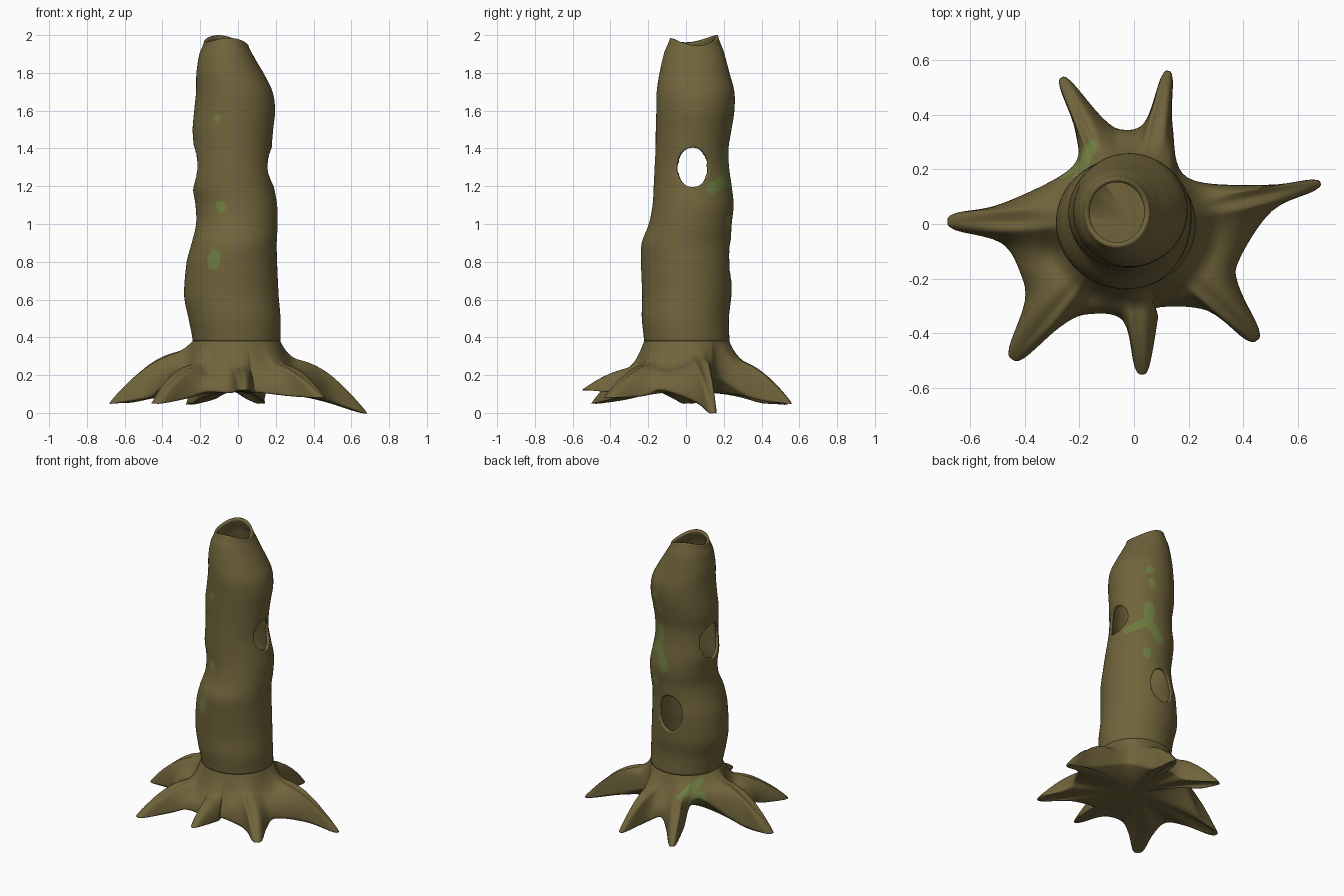
import bpy, bmesh, math
from mathutils import Vector

if "Cube" in bpy.data.objects:
    bpy.data.objects.remove(bpy.data.objects["Cube"])


def spline(p0, p1, p2, p3, t):
    """Catmull-Rom on tuples."""
    return [0.5 * (2 * b + (c - a) * t + (2 * a - 5 * b + 4 * c - d) * t * t
                   + (3 * b - a - 3 * c + d) * t ** 3)
            for a, b, c, d in zip(p0, p1, p2, p3)]


def material(name, rgb):
    m = bpy.data.materials.new(name)
    m.diffuse_color = (*rgb, 1)
    m.use_nodes = True
    m.node_tree.nodes["Principled BSDF"].inputs["Base Color"].default_value = m.diffuse_color
    return m


bark = material("brown bark", (0.163, 0.128, 0.044))
moss = material("green moss", (0.150, 0.20, 0.050))

# Trunk outline: z, x min, x max, y min, y max
TRUNK = [
    (0.38, -.240, .224, -.222, .230), (0.50, -.262, .225, -.234, .227),
    (0.62, -.285, .215, -.232, .240), (0.80, -.272, .207, -.238, .243),
    (0.90, -.245, .205, -.234, .238), (1.00, -.222, .210, -.197, .242),
    (1.10, -.225, .207, -.177, .252), (1.20, -.240, .190, -.171, .242),
    (1.30, -.234, .175, -.166, .228), (1.40, -.234, .178, -.161, .225),
    (1.50, -.240, .186, -.160, .241), (1.60, -.232, .196, -.157, .256),
    (1.70, -.222, .183, -.155, .256), (1.80, -.220, .135, -.140, .230),
    (1.90, -.205, .085, -.115, .200), (1.97, -.180, .055, -.085, .170)]


def trunk_row(z):
    i = max(k for k in range(len(TRUNK) - 1) if TRUNK[k][0] <= z + 1e-6)
    t = (z - TRUNK[i][0]) / (TRUNK[i + 1][0] - TRUNK[i][0])
    g = lambda k: TRUNK[min(max(k, 0), len(TRUNK) - 1)][1:]
    return spline(g(i - 1), g(i), g(i + 1), g(i + 2), t)


def trunk_point(z, a):
    x0, x1, y0, y1 = trunk_row(z)
    # wavy broken rim, blended in near the top
    wave = .003 - .019 * math.cos(2 * (a - .25)) + .005 * math.sin(a) - .010 * math.cos(a)
    k = max(0, (z - 1.8) / .17)
    return Vector(((x0 + x1) / 2 + (x1 - x0) / 2 * math.cos(a),
                   (y0 + y1) / 2 + (y1 - y0) / 2 * math.sin(a), z + wave * k))


# Roots: valley before it, tip, heading in degrees, half width, shoulder height of valley and root
ROOTS = [
    ((.385, -.13, .12), (.682, .15, .00), 16, .050, .24, .30),
    ((.195, .17, .18), (.125, .56, .05), 80, .052, .26, .29),
    ((-.045, .345, .12), (-.265, .535, .045), 120, .056, .23, .29),
    ((-.230, .205, .25), (-.682, .01, .05), 178, .073, .31, .335),
    ((-.415, -.18, .12), (-.445, -.495, .05), 236, .080, .23, .27),
    ((-.17, -.33, .11), (.03, -.55, .12), 272, .064, .21, .25),
    ((.09, -.305, .11), (.45, -.425, .08), 309, .074, .22, .27)]

# Root flare outline, six points per root
ctrl = []
for val, tip, ang, w, _, _ in ROOTS:
    d = Vector((math.cos(math.radians(ang)), math.sin(math.radians(ang)), 0))
    n = Vector((-d.y, d.x, 0))
    T = Vector(tip)
    side = T - d * .2
    side.z = .6 * .095 + .4 * T.z
    near = T - d * .03
    ctrl += [Vector(val), side - n * w, near - n * w * .43, T, near + n * w * .43, side + n * w]

SUB = (8, 5, 3, 3, 5, 8)
outline, angles, shoulders, tipness = [], [], [], []


def polar(v):
    return math.atan2(v[1], v[0])


def ahead(a, b):
    return (b - a) % (2 * math.pi)


for i, c in enumerate(ctrl):
    r, s = divmod(i, 6)
    nxt = ROOTS[(r + 1) % 7]
    a0 = polar(ROOTS[r][0])
    at = a0 + ahead(a0, polar(ROOTS[r][1]))
    a1 = at + ahead(at, polar(nxt[0]))
    for k in range(SUB[s]):
        m = len(ctrl)
        outline.append(Vector(spline(ctrl[i - 1], c, ctrl[(i + 1) % m], ctrl[(i + 2) % m], k / SUB[s])))
        f = (sum(SUB[:s]) + k) / 16          # 0 valley, 1 tip, 2 next valley
        angles.append(a0 + (at - a0) * f if f <= 1 else at + (a1 - at) * (f - 1))
        e = .5 - .5 * math.cos(math.pi * f)  # smooth 0..1..0
        low = ROOTS[r][4] if f <= 1 else nxt[4]
        shoulders.append(low + (ROOTS[r][5] - low) * e)
        tipness.append(e ** 3)
N = len(outline)

# Underside of the flare
rows = []
hub = Vector((-.01, .0, .11))
for i in range(1, 21):
    s = i / 20
    row = []
    for p in outline:
        q = hub.lerp(p, s)
        q.z = hub.z + (p.z - hub.z) * s ** 2.5
        row.append(q)
    rows.append(row)

# Upper skin of the roots: steep drop off the trunk, then a rounded shoulder
for i in range(1, 41):
    u = i / 40
    t = 1 - u ** 1.4
    row = []
    for p, a, h, e in zip(outline, angles, shoulders, tipness):
        b = trunk_point(.38, a)
        q = b.lerp(p, t)
        length = (p - b).xy.length
        cap = (1 - t ** (3 - 1.35 * e)) ** (.55 + .37 * e)
        drop = max(0, 1 - t * length / min(.10, length * .95)) ** 2.2
        q.z = p.z + (h - p.z) * cap + (b.z - h) * drop
        row.append(q)
    rows.append(row)

# Trunk tube
M = 150
tube = [[trunk_point(.38 + 1.59 * i / M, a) for a in angles] for i in range(M + 1)]

# Moss streaks on the trunk: angle, z, angle, z, radius
STREAKS = [
    (65, 1.25, 66, 1.37, .038), (65, 1.25, 28, 1.19, .032), (65, 1.25, 88, 1.13, .032),
    (65, 1.62, 66, 1.63, .026), (69, 1.55, 72, 1.52, .021), (67, 1.00, 67, 1.03, .024),
    (245, 1.555, 245, 1.565, .017), (247, 1.10, 249, 1.09, .027), (246, .79, 246, .835, .030)]
# Moss around the root arch at the back left
ARCH = [(Vector((-.13, .31, .22)), Vector((-.23, .15, .37)), .030),
        (Vector((-.20, .17, .21)), Vector((-.24, .20, .26)), .040),
        (Vector((-.09, .33, .14)), Vector((-.13, .31, .20)), .025)]


def seg_dist(p, a, b):
    d = b - a
    t = max(0, min(1, (p - a).dot(d) / d.length_squared))
    return (p - a - d * t).length


def is_moss(c):
    if c.z < .45:
        return any(seg_dist(c, a, b) < r for a, b, r in ARCH)
    x0, x1, y0, y1 = trunk_row(min(c.z, 1.96))
    ang = math.degrees(math.atan2(c.y - (y0 + y1) / 2, c.x - (x0 + x1) / 2)) % 360
    k = math.radians(1) * .21
    p = Vector((ang * k, c.z))
    return any(seg_dist(p, Vector((a * k, z)), Vector((b * k, w))) < r
               for a, z, b, w, r in STREAKS)


# Knot holes: depth axis, side, cross axis, centre, z, half width, half height
HOLES = [(0, 1, 1, .035, 1.30, .087, .104),
         (0, -1, 1, .042, 1.30, .095, .122),
         (1, 1, 0, -.038, .81, .089, .122)]


def cut_hole(bm, ax, sg, cr, h0, z0, rh, rz):
    def q(p):
        return math.hypot((p[cr] - h0) / rh, (p.z - z0) / rz)
    dead = []
    for f in bm.faces:
        c = f.calc_center_median()
        if c[ax] * sg > .08 and q(c) < 1:
            dead.append(f)
    touched = {v for f in dead for v in f.verts}
    bmesh.ops.delete(bm, geom=dead, context='FACES')
    for v in touched:
        if v.is_valid and v.link_faces:
            s = 1 / q(v.co)
            v.co[cr] = h0 + (v.co[cr] - h0) * s
            v.co.z = z0 + (v.co.z - z0) * s


def skin(name, rings, centre=None, holes=()):
    bm = bmesh.new()
    grid = [[bm.verts.new(p) for p in row] for row in rings]
    pole = bm.verts.new(centre) if centre else None
    for j in range(N):
        k = (j + 1) % N
        if pole:
            bm.faces.new((pole, grid[0][k], grid[0][j]))
        for lo, hi in zip(grid, grid[1:]):
            bm.faces.new((lo[j], lo[k], hi[k], hi[j]))
    for f in bm.faces:
        f.smooth = True
        f.material_index = int(is_moss(f.calc_center_median()))
    for h in holes:
        cut_hole(bm, *h)
    me = bpy.data.meshes.new(name)
    bm.to_mesh(me)
    bm.free()
    me.materials.append(bark)
    me.materials.append(moss)
    ob = bpy.data.objects.new(name, me)
    bpy.context.collection.objects.link(ob)
    return ob


skin("root_flare", rows, hub)
trunk = skin("hollow_trunk", tube, holes=HOLES)

# Thin bark wall, plain brown inside
wall = trunk.modifiers.new("wall", 'SOLIDIFY')
wall.thickness = .018
wall.offset = -1
wall.material_offset = -1
wall.material_offset_rim = -1
